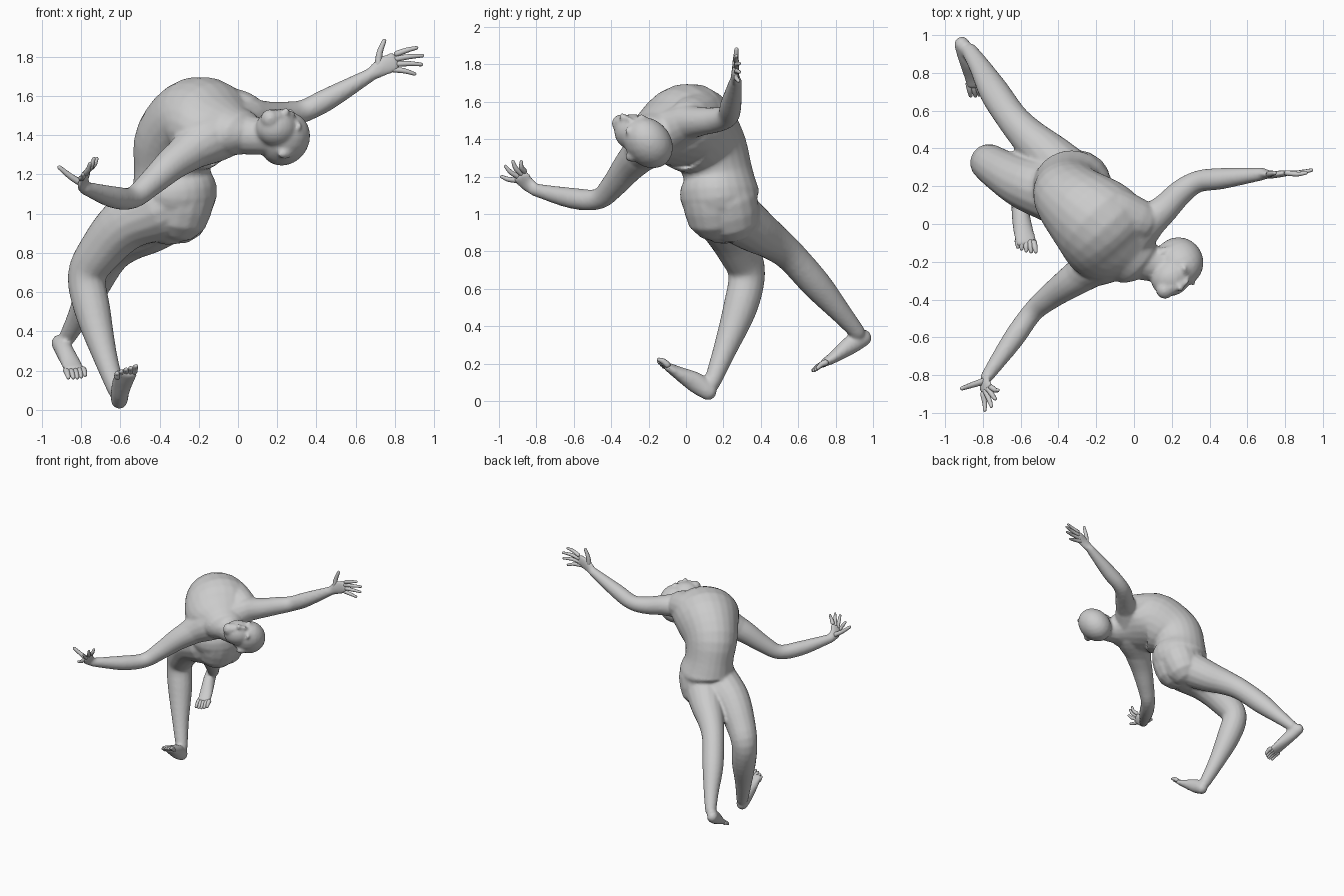
import bpy, bmesh, math
from mathutils import Vector, Matrix

cube = bpy.data.objects.get("Cube")
if cube:
    bpy.data.objects.remove(cube)

skin = bpy.data.materials.new("plain_grey")
skin.use_nodes = True
tone = (0.6, 0.6, 0.6, 1)
skin.diffuse_color = tone
skin.node_tree.nodes["Principled BSDF"].inputs["Base Color"].default_value = tone


def smooth_rows(rows, steps=4):
    """Catmull-Rom interpolation of (x, y, z, half width, half depth) rows."""
    rows = [Vector(r) for r in rows]
    ends = [rows[0] * 2 - rows[1]] + rows + [rows[-1] * 2 - rows[-2]]
    out = []
    for p, q, r, s in zip(ends, ends[1:], ends[2:], ends[3:]):
        for k in range(steps):
            t = k / steps
            out.append((q * 2 + (r - p) * t + (p * 2 - q * 5 + r * 4 - s) * t**2
                        + (q * 3 - p - r * 3 + s) * t**3) / 2)
    return out + [rows[-1]]


def loft(bm, rows, wide=(0, 0, 1), sides=16, steps=4):
    """Sweep ellipses along a curved path and round off both ends."""
    path = smooth_rows(rows, steps)
    pts = [Vector(r[:3]) for r in path]
    n = len(pts)
    rings = []
    for i, row in enumerate(path):
        t = (pts[min(i + 1, n - 1)] - pts[max(i - 1, 0)]).normalized()
        w = Vector(wide)
        w = (w - t * w.dot(t)).normalized()
        rings.append((pts[i], t, w, t.cross(w), row[3], row[4]))

    def cap(ring, sign):
        c, t, w, d, a, b = ring
        return [(c + t * sign * min(a, b) * math.sin(g), t, w, d, a * math.cos(g), b * math.cos(g))
                for g in (0.5, 1.0, 1.4)]

    rings = cap(rings[0], -1)[::-1] + rings + cap(rings[-1], 1)
    loops = []
    for c, t, w, d, a, b in rings:
        angles = [math.tau * k / sides for k in range(sides)]
        loops.append([bm.verts.new(c + w * a * math.cos(g) + d * b * math.sin(g)) for g in angles])
    for lo, hi in zip(loops, loops[1:]):
        for k in range(sides):
            j = (k + 1) % sides
            bm.faces.new((lo[k], lo[j], hi[j], hi[k]))
    bm.faces.new(loops[0][::-1])
    bm.faces.new(loops[-1])


def limb(bm, rows, **kw):
    """Round tube from (x, y, z, radius) rows."""
    loft(bm, [(*r, r[3]) for r in rows], **kw)


def finish(bm, name, voxel=0):
    bmesh.ops.recalc_face_normals(bm, faces=bm.faces)
    mesh = bpy.data.meshes.new(name)
    bm.to_mesh(mesh)
    bm.free()
    ob = bpy.data.objects.new(name, mesh)
    bpy.context.collection.objects.link(ob)
    mesh.materials.append(skin)
    mesh.shade_smooth()
    if voxel:
        re = ob.modifiers.new("blend", "REMESH")
        re.mode, re.voxel_size, re.use_smooth_shade = "VOXEL", voxel, True
        sm = ob.modifiers.new("soften", "SMOOTH")
        sm.factor, sm.iterations = 0.5, 5
    return ob


# Torso arching from the pelvis up and over to the neck
body = bmesh.new()
loft(body, [(-.35, .2, .99, .16, .15), (-.325, .18, 1.1, .21, .22), (-.335, .17, 1.22, .18, .2),
            (-.315, .12, 1.36, .2, .22), (-.2, .01, 1.465, .25, .235), (-.1, -.1, 1.44, .25, .18),
            (-.02, -.17, 1.42, .16, .125)], wide=(.45, .75, .2), sides=24)
# Buttocks
limb(body, [(-.29, .15, 1.08, .17), (-.3, .155, 1.02, .165)], wide=(1, 0, 0))
limb(body, [(-.28, .22, 1.08, .16), (-.3, .24, 1.0, .155)], wide=(1, 0, 0))
# Raised side of the rib cage
limb(body, [(-.2, .08, 1.54, .135), (-.1, .07, 1.535, .125), (.02, .02, 1.51, .115)])
# Shoulder girdle and neck
limb(body, [(-.26, -.25, 1.315, .1), (-.1, -.15, 1.41, .14), (.07, .01, 1.49, .1)])
limb(body, [(-.06, -.15, 1.42, .12), (.06, -.2, 1.4, .1), (.19, -.22, 1.39, .09)])

# Arms
limb(body, [(-.25, -.25, 1.315, .1), (-.34, -.31, 1.25, .085), (-.45, -.39, 1.15, .067),
            (-.54, -.47, 1.08, .056), (-.64, -.61, 1.085, .056), (-.78, -.81, 1.13, .034)])
limb(body, [(.06, .0, 1.49, .1), (.16, .08, 1.495, .077), (.25, .17, 1.505, .067),
            (.34, .225, 1.525, .058), (.46, .24, 1.585, .057), (.68, .265, 1.71, .034)])

# Legs
limb(body, [(-.4, .16, 1.03, .17), (-.57, .21, .95, .14), (-.7, .28, .81, .115), (-.77, .325, .68, .099),
            (-.74, .29, .5, .092), (-.68, .21, .28, .064), (-.62, .14, .1, .045)], wide=(.55, .83, -.1))
limb(body, [(-.33, .24, 1.01, .15), (-.45, .36, .92, .125), (-.555, .46, .855, .1), (-.645, .56, .775, .085),
            (-.74, .7, .62, .08), (-.815, .83, .47, .057), (-.87, .915, .37, .043)], wide=(.7, -.7, 0))

# Feet
loft(body, [(-.605, .12, .05, .044, .048), (-.6, .05, .1, .048, .055),
            (-.585, -.04, .15, .054, .036), (-.57, -.1, .185, .058, .022)], wide=(1, .1, -.15))
loft(body, [(-.91, .95, .34, .042, .046), (-.885, .88, .3, .046, .05),
            (-.85, .79, .235, .052, .032), (-.835, .74, .205, .054, .022)], wide=(1, .3, .1))

# Palms
loft(body, [(-.78, -.81, 1.13, .034, .028), (-.79, -.845, 1.16, .046, .02),
            (-.775, -.885, 1.2, .05, .017)], wide=(.5, .4, .7))
loft(body, [(.68, .265, 1.71, .034, .027), (.74, .262, 1.75, .05, .02),
            (.8, .268, 1.775, .052, .017)], wide=(-.4, 0, 1))

# Head frame: crown, face and left directions
crown = Vector((.85, .5, 0)).normalized()
face = Vector((.32, -.55, .73))
face = (face - crown * face.dot(crown)).normalized()
left = crown.cross(face)
centre = Vector((.23, -.21, 1.385))
frame = Matrix((left, face, crown)).transposed()


def blob(l, f, u, size):
    """Ellipsoid placed and scaled in the head frame."""
    where = Matrix.Translation(centre + frame @ Vector((l, f, u)))
    bmesh.ops.create_uvsphere(body, u_segments=20, v_segments=12, radius=1,
                              matrix=where @ frame.to_4x4() @ Matrix.Diagonal((*size, 1)))


blob(0, -.005, .01, (.12, .15, .13))    # skull
blob(0, .07, -.065, (.096, .1, .11))    # cheeks and jaw
blob(0, .13, -.13, (.048, .05, .045))   # chin
blob(0, .175, -.052, (.022, .026, .02))  # nose tip
blob(0, .16, -.025, (.015, .02, .04))   # nose bridge
blob(0, .16, -.095, (.034, .02, .02))   # lips
for s in (-1, 1):
    blob(.045 * s, .13, .018, (.036, .018, .013))   # brow
    blob(.115 * s, -.01, -.035, (.02, .026, .04))   # ear
finish(body, "body", voxel=.011)


def digits(name, roots, tips, radius, bend):
    """Tapered fingers or toes running from root line to tips."""
    bm = bmesh.new()
    a, b = (Vector(r) for r in roots)
    for i, tip in enumerate(tips):
        root = a.lerp(b, i / max(len(tips) - 1, 1))
        tip = Vector(tip)
        mid = (root + tip) / 2 + Vector(bend)
        limb(bm, [(*root, radius * 1.15), (*mid, radius), (*tip, radius * .7)], sides=10, steps=3)
    return finish(bm, name)


# Fingers and thumbs
digits("left_fingers", [(-.80, -.9, 1.18), (-.755, -.865, 1.23)],
       [(-.79, -.985, 1.2), (-.755, -.965, 1.255), (-.735, -.925, 1.28), (-.72, -.88, 1.28)],
       .013, (.005, -.008, -.004))
digits("left_thumb", [(-.79, -.83, 1.15)] * 2, [(-.91, -.87, 1.235)], .016, (0, 0, -.006))
digits("right_fingers", [(.81, .27, 1.815), (.79, .27, 1.735)],
       [(.91, .27, 1.845), (.94, .285, 1.805), (.935, .285, 1.76), (.9, .28, 1.712)],
       .013, (.004, -.006, .004))
digits("right_thumb", [(.715, .262, 1.76)] * 2, [(.745, .27, 1.88)], .016, (-.008, 0, 0))

# Toes
digits("left_toes", [(-.615, -.09, .17), (-.53, -.1, .195)],
       [(-.615, -.12, .185), (-.595, -.13, .195), (-.57, -.14, .205), (-.545, -.145, .212), (-.52, -.145, .222)],
       .015, (0, 0, .005))
digits("right_toes", [(-.875, .74, .2), (-.79, .745, .205)],
       [(-.865, .68, .165), (-.84, .68, .165), (-.82, .685, .165), (-.8, .695, .17), (-.78, .705, .178)],
       .015, (0, 0, .005))
